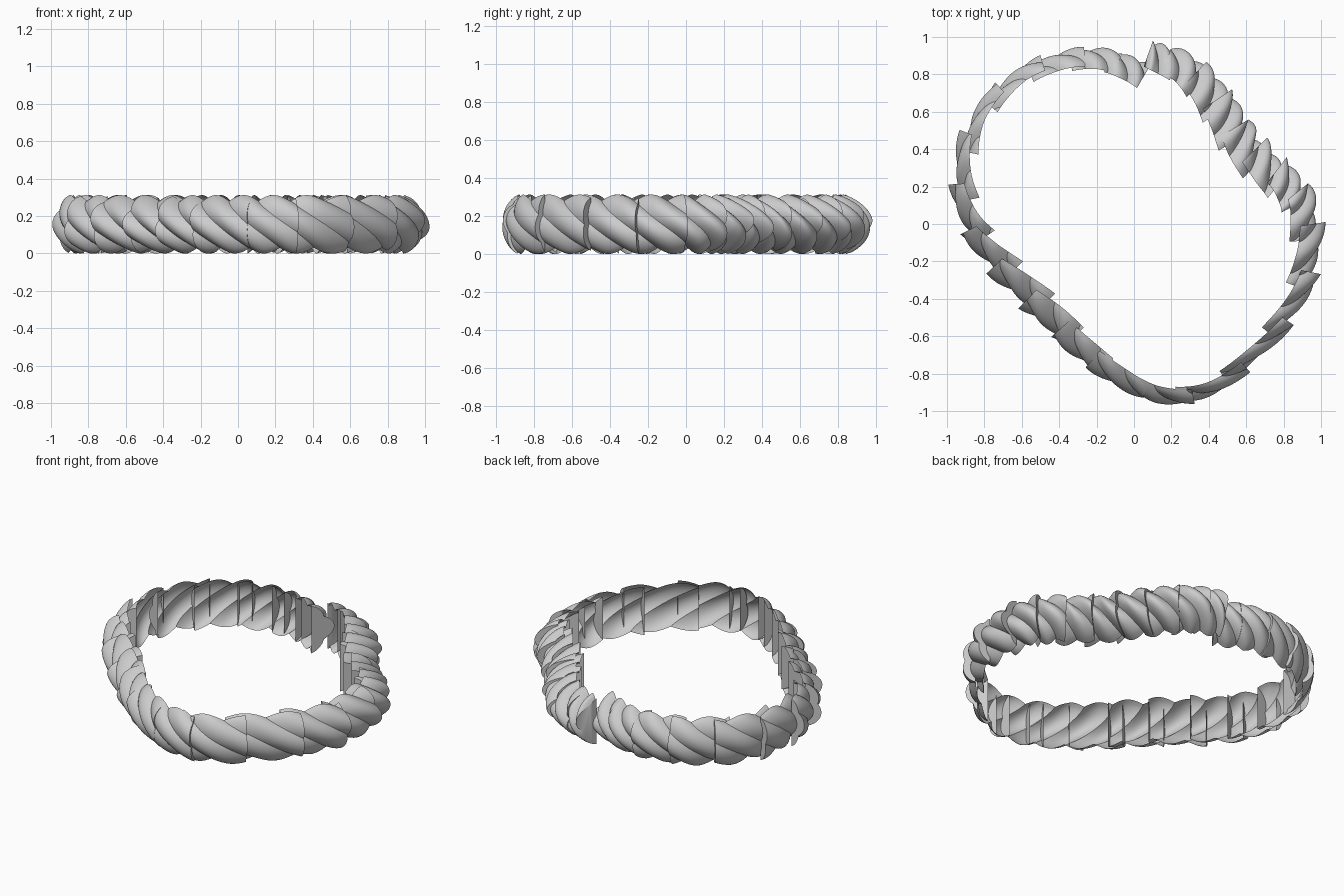
import bpy, bmesh, math
from mathutils import Vector

cube = bpy.data.objects.get("Cube")
if cube:
    bpy.data.objects.remove(cube, do_unlink=True)

grey = bpy.data.materials.new("plain_grey")
grey.use_nodes = True
grey.diffuse_color = (0.6, 0.6, 0.6, 1)
grey.node_tree.nodes["Principled BSDF"].inputs["Base Color"].default_value = (0.6, 0.6, 0.6, 1)

# Open ring, counterclockwise; two guide points at each end shape the break
PATH = [Vector(p) for p in [
    (.2, .66), (.09, .76),
    (-.04, .83), (-.2, .88), (-.41, .86), (-.63, .77), (-.83, .56), (-.91, .3),
    (-.88, .05), (-.77, -.14), (-.6, -.32), (-.43, -.49), (-.27, -.66), (-.08, -.81),
    (.14, -.91), (.4, -.88), (.66, -.67), (.85, -.42), (.92, -.17), (.9, .06),
    (.82, .19), (.7, .29), (.58, .41), (.49, .55), (.39, .7), (.27, .82), (.13, .88),
    (.05, .91), (-.02, .94)]]
SPAN = 1.35
COLS, ROWS, PER_STRAND = 36, 34, 20


def path_point(t):
    """Smooth open curve through the path points."""
    i = math.floor(t)
    f = t - i
    a, b, c, d = (PATH[min(max(i + k, 0), len(PATH) - 1)] for k in (-1, 0, 1, 2))
    return 0.5 * (2 * b + (c - a) * f + (2 * a - 5 * b + 4 * c - d) * f ** 2
                  + (3 * b - a - 3 * c + d) * f ** 3)


def rope_piece(index):
    """Shell with capped ends; its grid diagonals follow the strand grooves."""
    bm = bmesh.new()
    start = round(index * COLS / SPAN)
    columns = []
    for c in range(COLS + 1):
        f = c / COLS
        t = index + (f - 0.5) * SPAN
        p = path_point(t)
        tangent = (path_point(t + 0.05) - path_point(t - 0.05)).normalized()
        out = Vector((tangent.y, -tangent.x))
        bearing = math.atan2(p.y, p.x)
        corner = bearing - math.pi / 4
        depth = 0.09 + 0.035 * math.cos(2 * corner) + 0.02 * math.cos(corner)
        yaw = (f - 0.5) * 0.07 * math.cos(bearing)
        column = []
        for r in range(ROWS + 1):
            z = 2 * r / ROWS - 1
            bulge = abs(math.sin(math.pi * (start + c + r) / PER_STRAND))
            reach = depth * (1 + 0.35 * bulge) * (1 - z * z) ** 0.75
            q = p + out * (reach - depth * 0.6 + yaw)
            column.append(bm.verts.new((q.x, q.y, 0.156 + (0.125 + 0.031 * bulge) * z)))
        columns.append(column)
    for lo, hi in zip(columns, columns[1:]):
        for k in range(ROWS):
            bm.faces.new((lo[k], hi[k], lo[k + 1]))
            bm.faces.new((hi[k], hi[k + 1], lo[k + 1]))
    bm.faces.new(columns[0])
    bm.faces.new(columns[-1][::-1])
    mesh = bpy.data.meshes.new("rope_piece")
    bm.to_mesh(mesh)
    bm.free()
    mesh.materials.append(grey)
    ob = bpy.data.objects.new(f"rope_piece_{index - 1}", mesh)
    bpy.context.collection.objects.link(ob)
    return ob


pieces = [rope_piece(i) for i in range(2, len(PATH) - 2)]

# Smooth strands with crisp grooves between them
bpy.ops.object.select_all(action='DESELECT')
for ob in pieces:
    ob.select_set(True)
bpy.context.view_layer.objects.active = pieces[0]
bpy.ops.object.shade_smooth_by_angle(angle=math.radians(35))
